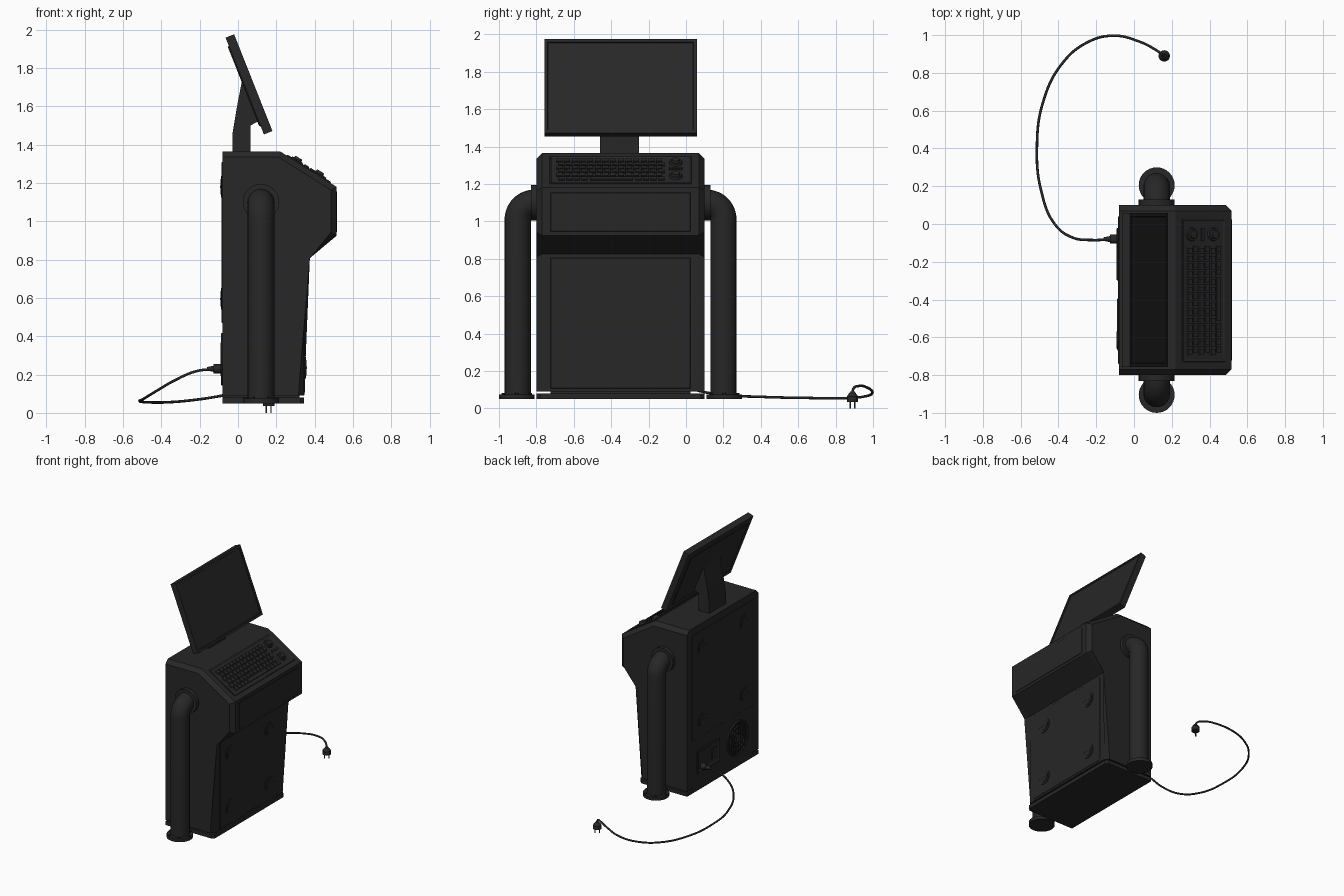
import bpy, bmesh, math
from mathutils import Vector, Matrix

if "Cube" in bpy.data.objects:
    bpy.data.objects.remove(bpy.data.objects["Cube"])

dark = bpy.data.materials.new("near_black")
dark.diffuse_color = (0.02, 0.02, 0.02, 1)
dark.use_nodes = True
dark.node_tree.nodes["Principled BSDF"].inputs["Base Color"].default_value = dark.diffuse_color
CY = -0.35  # middle of the cabinet in y


def finish(name, bm, mat=Matrix(), smooth=False):
    bmesh.ops.recalc_face_normals(bm, faces=bm.faces)
    me = bpy.data.meshes.new(name)
    bm.to_mesh(me)
    bm.free()
    ob = bpy.data.objects.new(name, me)
    bpy.context.collection.objects.link(ob)
    ob.matrix_world = mat
    me.materials.append(dark)
    if smooth:
        bpy.ops.object.select_all(action='DESELECT')
        ob.select_set(True)
        bpy.context.view_layer.objects.active = ob
        bpy.ops.object.shade_smooth_by_angle(angle=math.radians(40))
    return ob


def add_box(bm, size, loc):
    m = Matrix.Translation(loc) @ Matrix.Diagonal((*size, 1))
    return bmesh.ops.create_cube(bm, size=1, matrix=m)


def box(name, size, loc, tilt=0, bevel=0, inset=None):
    bm = bmesh.new()
    add_box(bm, size, (0, 0, 0))
    if inset:  # sunken field on one face: (direction, border, depth)
        f = max(bm.faces, key=lambda f: f.normal.dot(Vector(inset[0])))
        bmesh.ops.inset_region(bm, faces=[f], thickness=inset[1])
        bmesh.ops.inset_region(bm, faces=[f], thickness=0.004, depth=-inset[2])
    if bevel:
        bmesh.ops.bevel(bm, geom=bm.edges[:], offset=bevel, segments=1, affect='EDGES')
    return finish(name, bm, Matrix.Translation(loc) @ Matrix.Rotation(tilt, 4, 'Y'))


def cyl(name, r, depth, loc, axis='Z', r2=None, seg=32, tilt=0):
    bm = bmesh.new()
    bmesh.ops.create_cone(bm, cap_ends=True, segments=seg, radius1=r,
                          radius2=r if r2 is None else r2, depth=depth)
    rot = {'Z': Matrix(), 'X': Matrix.Rotation(math.pi / 2, 4, 'Y'),
           'Y': Matrix.Rotation(math.pi / 2, 4, 'X')}[axis]
    return finish(name, bm, Matrix.Translation(loc) @ Matrix.Rotation(tilt, 4, 'Y') @ rot, True)


def prism(name, pts, y0, y1, chamfer=0, plain=()):
    """Extrude an xz profile along y; chamfer the side outlines except the listed edges."""
    bm = bmesh.new()
    ends = [[bm.verts.new((x, y, z)) for x, z in pts] for y in (y0, y1)]
    n = len(pts)
    bm.faces.new(ends[0])
    bm.faces.new(ends[1][::-1])
    for i in range(n):
        j = (i + 1) % n
        bm.faces.new((ends[0][i], ends[1][i], ends[1][j], ends[0][j]))
    if chamfer:
        edges = [bm.edges.get((e[i], e[(i + 1) % n])) for e in ends for i in range(n) if i not in plain]
        bmesh.ops.bevel(bm, geom=edges, offset=chamfer, segments=1, affect='EDGES')
    return finish(name, bm)


def tube(name, pts, r, kind='POLY', res=8):
    cu = bpy.data.curves.new(name, 'CURVE')
    cu.dimensions = '3D'
    cu.bevel_depth, cu.bevel_resolution, cu.use_fill_caps = r, res, True
    sp = cu.splines.new(kind)
    if kind == 'POLY':
        sp.points.add(len(pts) - 1)
        for p, c in zip(sp.points, pts):
            p.co = (*c, 1)
            sp.use_smooth = True
    else:
        sp.bezier_points.add(len(pts) - 1)
        for p, c in zip(sp.bezier_points, pts):
            p.co = c
            p.handle_left_type = p.handle_right_type = 'AUTO'
    ob = bpy.data.objects.new(name, cu)
    bpy.context.collection.objects.link(ob)
    cu.materials.append(dark)
    return ob


# Cabinet, neck and base plate
prism("cabinet", [(-.08, .09), (.345, .09), (.345, .825), (.515, .925), (.515, 1.18),
                  (.22, 1.365), (-.08, 1.365)], -.80, .10, .03, plain=(0, 6))
box("cabinet_neck", (.40, .75, .02), (.12, CY, .085))
prism("base_plate", [(-.08, .05), (.345, .05), (.345, .08), (-.08, .08)], -.80, .10, .02, plain=(0, 2, 3))

# Front door, console panel and rear panel
box("front_door", (.012, .75, .70), (.343, CY, .455), bevel=.003)
box("door_kickstrip", (.008, .75, .025), (.343, CY, .105))
box("console_front_panel", (.01, .75, .21), (.513, CY, 1.05), bevel=.003)
box("rear_panel", (.01, .78, .84), (-.08, CY, .89), bevel=.003)


# Slotted quarter-turn locks
def lock(name, x, y, z, s):
    cyl(name + "_washer", .056, .014, (x, y, z), 'X')
    cyl(name + "_head", .04, .012, (x + s * .005, y, z), 'X')
    box(name + "_slot", (.006, .09, .012), (x + s * .009, y, z))


for y in (-.6, -.105):
    for z in (.235, .67):
        lock("door_lock", .347, y, z, 1)
for y in (-.615, -.085):
    for z in (.595, 1.18):
        lock("rear_lock", -.081, y, z, -1)

# Power inlet box on the back
box("power_inlet", (.02, .28, .18), (-.082, -.16, .28), bevel=.004, inset=((-1, 0, 0), .02, .006))
box("power_switch", (.014, .06, .08), (-.084, -.23, .28), bevel=.003)

# Round fan grille on the back
for r in (.055, .09, .13):
    ring = [(-.083, -.53 + r * math.cos(t * math.pi / 20), .28 + r * math.sin(t * math.pi / 20)) for t in range(41)]
    tube("fan_ring", ring, .007, res=2)
cyl("fan_hub", .03, .016, (-.082, -.53, .28), 'X')
for i in range(-4, 5):
    h = i * .028
    w = 2 * math.sqrt(.13 ** 2 - h * h)
    box("fan_slat", (.01, .010, w), (-.082, -.53 + h, .28))

# Side pipes with wall collars and floor flanges
for s in (-1, 1):
    path = [(0.12, CY + s * .44, 1.10)]
    path += [(0.12, CY + s * (.46 + .09 * math.sin(a)), 1.01 + .09 * math.cos(a))
             for a in (i * math.pi / 24 for i in range(13))]
    path.append((0.12, CY + s * .55, .06))
    tube("side_pipe", path, .07)
    cyl("pipe_collar", .095, .03, (.12, CY + s * .465, 1.10), 'Y')
    cyl("pipe_flange", .095, .025, (.12, CY + s * .555, .0625))
    for k in range(6):
        a = k * math.pi / 3
        cyl("flange_bolt", .009, .01, (.12 + .083 * math.cos(a), CY + s * .555 + .083 * math.sin(a), .077), seg=6)

# Sloped keyboard deck
A = math.atan2(.185, .295)


def deck(u, y, h):
    return (.22 + u * math.cos(A) + h * math.sin(A), y, 1.365 - u * math.sin(A) + h * math.cos(A))


box("keyboard_tray", (.27, .76, .01), deck(.175, CY, .001), A, .002, ((0, 0, 1), .012, .005))
bm = bmesh.new()
for row in range(6):
    for col in range(14):
        if row == 5 and 3 < col < 10:
            continue
        add_box(bm, (.026, .032, .014), ((row - 2.5) * .036, (col - 6.5) * .041 + (row % 2) * .012, 0))
add_box(bm, (.026, .23, .014), (.09, .012, 0))
finish("keys", bm, Matrix.Translation(deck(.175, -.41, .005)) @ Matrix.Rotation(A, 4, 'Y'))

# Trackball and buttons beside the keys
for u in (.10, .235):
    cyl("knob_ring", .036, .012, deck(u, -.055, .006), r2=.032, tilt=A)
    cyl("knob", .026, .02, deck(u, -.055, .014), r2=.02, tilt=A)
box("knob_divider", (.015, .07, .012), deck(.165, -.055, .006), A)

# Monitor and its stand
T = -math.atan2(.2, .505)
box("monitor", (.048, .815, .543), (.0575, CY, 1.715), T, 0, ((1, 0, 0), .025, .006))
bc = Vector((.0575, CY, 1.715)) - .025 * Vector((math.cos(T), 0, -math.sin(T)))
box("monitor_back_plate", (.012, .72, .45), bc, T, .004)
prism("monitor_stand", [(-.03, 1.36), (.065, 1.36), (.065, 1.50), (.11, 1.525), (.12, 1.56),
                        (.05, 1.74), (.022, 1.74), (-.005, 1.60), (-.03, 1.45)], -.46, -.25)

# Power cord, rear connector and floor plug
cyl("cord_connector", .024, .045, (-.105, -.08, .23), 'X')
cyl("cord_strain_relief", .009, .04, (-.142, -.08, .23), 'X', r2=.017)
tube("power_cord", [(-.12, -.08, .23), (-.22, -.085, .217), (-.33, -.07, .17), (-.42, 0, .118), (-.49, .17, .075),
                    (-.514, .4, .062), (-.48, .65, .056), (-.38, .85, .055), (-.25, .96, .065),
                    (-.11, .997, .085), (.03, .965, .113), (.11, .925, .12), (.153, .895, .105),
                    (.16, .89, .07)], .007, 'BEZIER', 3)
cyl("plug_body", .03, .03, (.16, .89, .05))
cyl("plug_top", .03, .025, (.16, .89, .077), r2=.012)
for s in (-1, 1):
    box("plug_prong", (.007, .006, .04), (.16 + s * .012, .89 + s * .012, .02))
